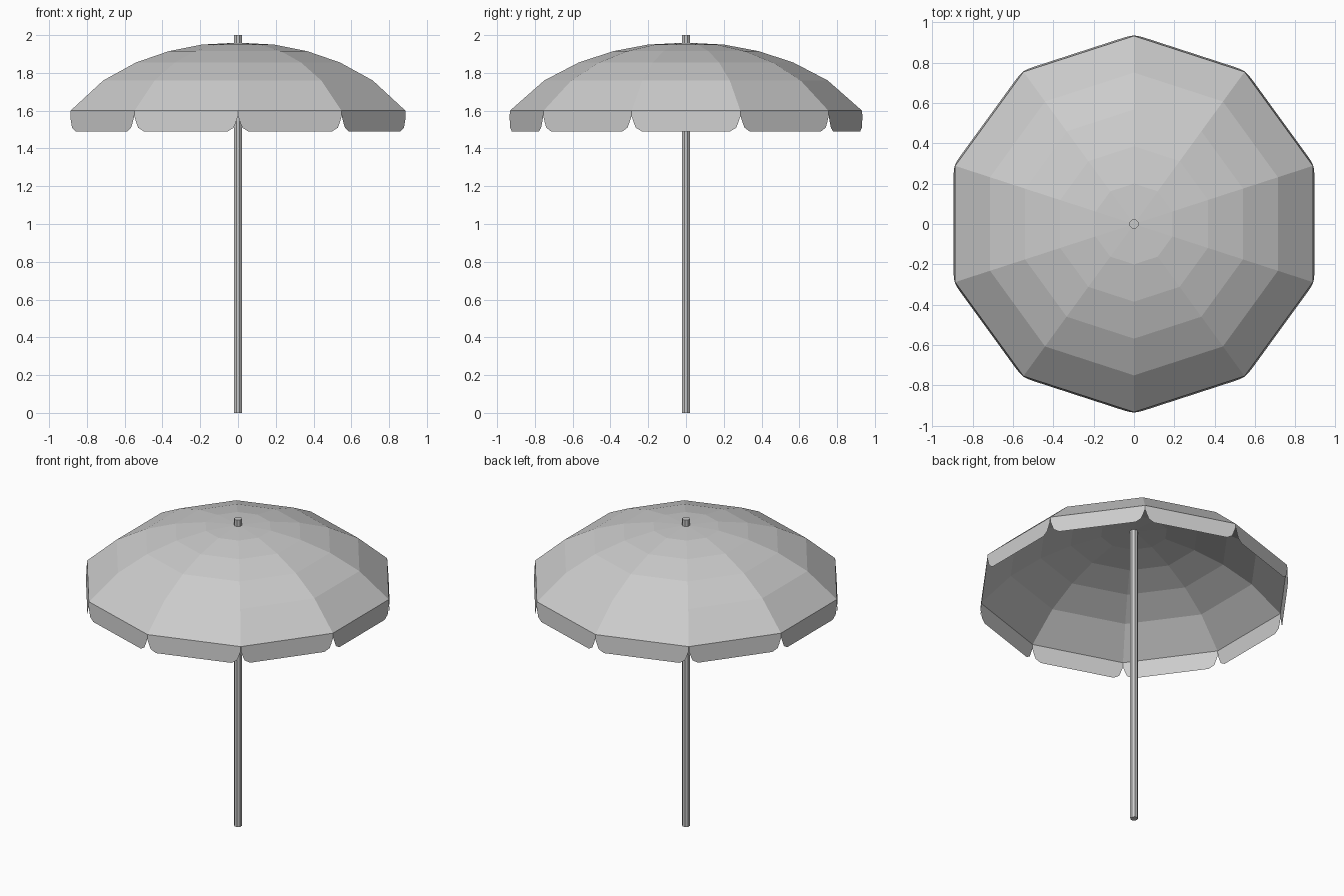
import bpy, bmesh
from math import pi, cos, sin
from mathutils import Vector

if "Cube" in bpy.data.objects:
    bpy.data.objects.remove(bpy.data.objects["Cube"])

SIDES = 10
STEP = 2 * pi / SIDES


def corner(k, r, z):
    a = pi / 2 + k * STEP
    return Vector((r * cos(a), r * sin(a), z))


def finish(bm, name):
    mesh = bpy.data.meshes.new(name)
    bm.to_mesh(mesh)
    bm.free()
    obj = bpy.data.objects.new(name, mesh)
    bpy.context.collection.objects.link(obj)
    return obj


# canopy: domed ten-sided shell, open underneath
bm = bmesh.new()
profile = [(0.20, 1.95), (0.385, 1.915), (0.568, 1.855), (0.75, 1.76), (0.932, 1.60)]
rings = [[bm.verts.new(corner(k, r, z)) for k in range(SIDES)] for r, z in profile]
apex = bm.verts.new((0, 0, 1.96))
for k in range(SIDES):
    n = (k + 1) % SIDES
    bm.faces.new((apex, rings[0][k], rings[0][n]))
    for inner, outer in zip(rings, rings[1:]):
        bm.faces.new((inner[k], outer[k], outer[n], inner[n]))
finish(bm, "canopy")

# valance: one hanging flap per side with notched, clipped corners
bm = bmesh.new()
half = [(0.0, 1.60), (0.0, 1.57), (0.012, 1.535), (0.022, 1.51), (0.055, 1.49)]
for k in range(SIDES):
    a, b = corner(k, 0.932, 0), corner(k + 1, 0.932, 0)
    along = (b - a).normalized()
    out = ((a + b) / 2).normalized()

    def point(start, direction, t, z):
        return start + direction * t + out * (1.60 - z) * 0.07 + Vector((0, 0, z))

    left = [point(a, along, t, z) for t, z in half]
    right = [point(b, -along, t, z) for t, z in half]
    bm.faces.new([bm.verts.new(p) for p in left + right[::-1]])
bmesh.ops.remove_doubles(bm, verts=bm.verts, dist=0.0005)
finish(bm, "valance")

# pole: thin octagonal post through the canopy
bpy.ops.mesh.primitive_cylinder_add(vertices=8, radius=0.0235, depth=2.0,
                                    location=(0, 0, 1.0), rotation=(0, 0, pi / 8))
bpy.context.object.name = "pole"
